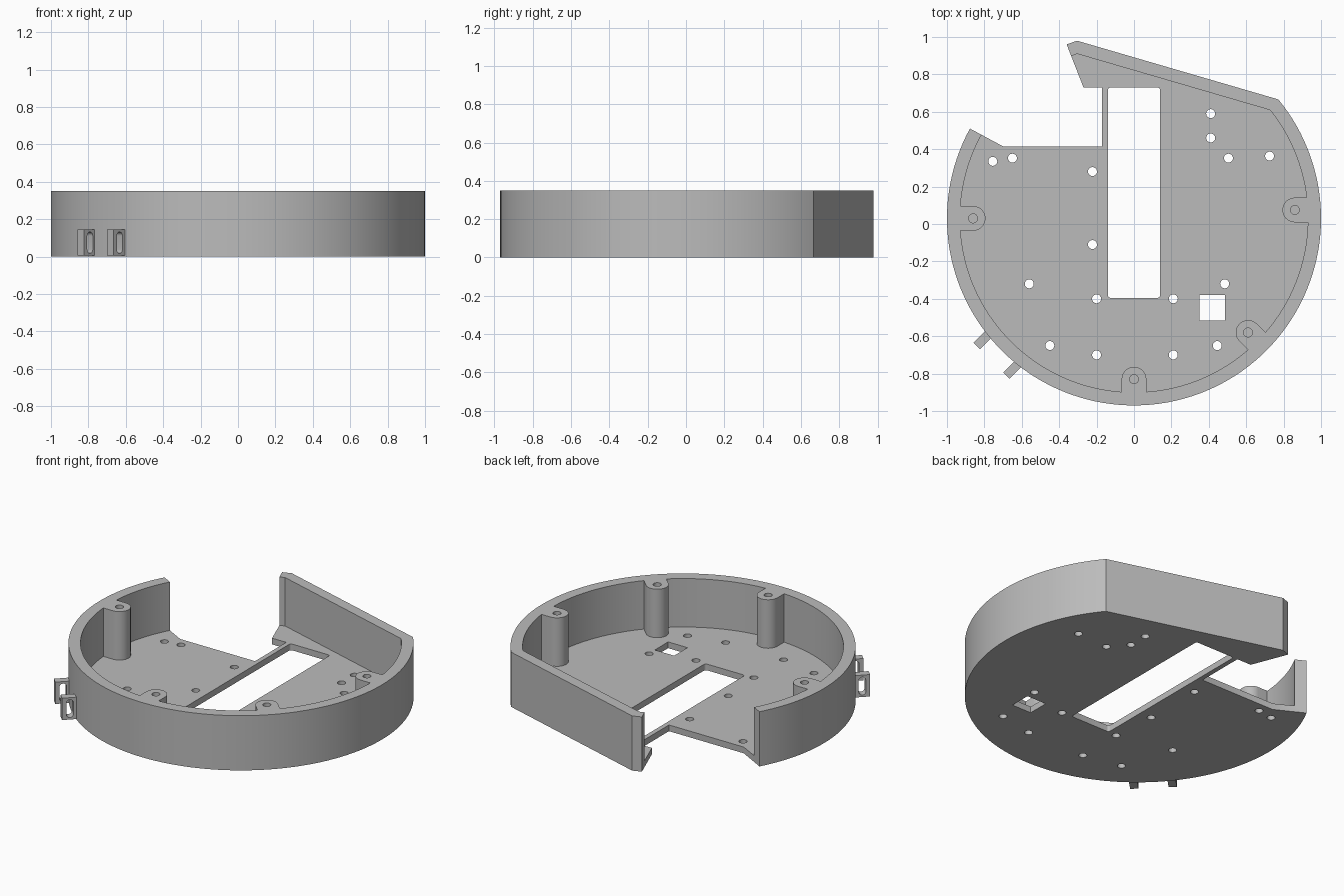
import bpy, bmesh
from math import sin, cos, pi, radians, atan2
from mathutils import Matrix

if "Cube" in bpy.data.objects:
    bpy.data.objects.remove(bpy.data.objects["Cube"])

CY = 0.03            # centre of the round body in y
HEIGHT = 0.35
FLOOR = 0.04

grey = bpy.data.materials.new("plain grey")
grey.use_nodes = True
grey.diffuse_color = (0.5, 0.5, 0.5, 1)
grey.node_tree.nodes["Principled BSDF"].inputs["Base Color"].default_value = (0.5, 0.5, 0.5, 1)


def arc(cx, cy, r, start, end, n):
    """Points on an arc, angles in degrees."""
    angles = [radians(start + (end - start) * i / n) for i in range(n + 1)]
    return [(cx + r * cos(a), cy + r * sin(a)) for a in angles]


def rounded_rect(x0, x1, y0, y1, r):
    corners = [(x1 - r, y1 - r), (x0 + r, y1 - r), (x0 + r, y0 + r), (x1 - r, y0 + r)]
    return [p for i, (x, y) in enumerate(corners)
            for p in arc(x, y, r, 90 * i, 90 * i + 90, 6)]


def prism(name, points, z0, z1):
    """Extrude a closed profile from z0 to z1."""
    bm = bmesh.new()
    face = bm.faces.new([bm.verts.new((x, y, z0)) for x, y in points])
    ext = bmesh.ops.extrude_face_region(bm, geom=[face])
    top = [v for v in ext["geom"] if isinstance(v, bmesh.types.BMVert)]
    bmesh.ops.translate(bm, verts=top, vec=(0, 0, z1 - z0))
    bmesh.ops.recalc_face_normals(bm, faces=bm.faces)
    mesh = bpy.data.meshes.new(name)
    bm.to_mesh(mesh)
    bm.free()
    mesh.materials.append(grey)
    obj = bpy.data.objects.new(name, mesh)
    bpy.context.collection.objects.link(obj)
    return obj


def cut(target, cutter):
    """Subtract the cutter from the target and discard the cutter."""
    cutter.hide_render = True
    mod = target.modifiers.new("cut", 'BOOLEAN')
    mod.operation = 'DIFFERENCE'
    mod.solver = 'EXACT'
    mod.object = cutter
    bpy.context.view_layer.objects.active = target
    bpy.ops.object.modifier_apply(modifier=mod.name)
    bpy.data.objects.remove(cutter)


def smooth(obj):
    bpy.ops.object.select_all(action='DESELECT')
    obj.select_set(True)
    bpy.context.view_layer.objects.active = obj
    bpy.ops.object.shade_smooth_by_angle(angle=radians(30))


# Body outline: round shell, straight tail wall and open notch
outline = arc(0, CY, 1.0, 151.3, 399.5, 100) + [
    (-0.305, 0.98), (-0.36, 0.96), (-0.27, 0.73),
    (-0.17, 0.73), (-0.17, 0.415), (-0.70, 0.415)]
body = prism("shell_body", outline, 0, HEIGHT)

# Cavity, keeping the screw posts standing against the wall
inner = arc(0, CY, 0.93, 148, 398.5, 100) + [(-0.305, 0.91), (-0.365, 0.883)]
cavity = prism("cavity_cutter", inner, FLOOR, HEIGHT + 0.1)
posts = [(-0.86, 0.03, 180), (0.86, 0.075, 0), (0.61, -0.58, -45), (0, -0.83, -90)]
for x, y, direction in posts:
    reach = 0.2
    d = radians(direction)
    shape = arc(x, y, 0.066, direction + 90, direction + 270, 20)
    for side in (-1, 1):
        a = d + side * pi / 2
        shape.append((x + reach * cos(d) + 0.066 * cos(a), y + reach * sin(d) + 0.066 * sin(a)))
    cut(cavity, prism("post_cutter", shape, 0, HEIGHT + 0.2))
cut(body, cavity)

# Blind screw holes in the posts
for x, y, _ in posts:
    cut(body, prism("screw_cutter", arc(x, y, 0.024, 0, 345, 23), 0.1, HEIGHT + 0.1))

# Long slot and square window through the floor
cut(body, prism("slot_cutter", rounded_rect(-0.14, 0.14, -0.395, 0.73, 0.015), -0.1, 0.2))
cut(body, prism("window_cutter", [(0.35, -0.515), (0.487, -0.515), (0.487, -0.38), (0.35, -0.38)], -0.1, 0.2))

# Small mounting holes through the floor
holes = [(-0.755, 0.335), (-0.65, 0.352), (-0.222, 0.28), (-0.222, -0.11),
         (-0.56, -0.32), (0.485, -0.32), (-0.45, -0.65), (0.445, -0.65),
         (-0.2, -0.4), (0.21, -0.4), (-0.2, -0.7), (0.21, -0.7),
         (0.41, 0.59), (0.41, 0.46), (0.505, 0.352), (0.725, 0.363)]
for x, y in holes:
    cut(body, prism("hole_cutter", arc(x, y, 0.024, 0, 345, 23), -0.1, 0.2))
smooth(body)

# Two slotted lugs on the outside, at the front right
out = (-cos(pi / 4), -sin(pi / 4))
for name, offset in (("lug_right", -0.112), ("lug_front", 0.112)):
    lug = prism(name, [(0.985, 0.005), (1.077, 0.005), (1.077, 0.145), (0.985, 0.145)], -0.024, 0.024)
    cut(lug, prism("lug_slot_cutter", rounded_rect(1.01, 1.052, 0.018, 0.132, 0.0205), -0.1, 0.1))
    # profile x runs outward, profile y runs up, thickness runs along the wall
    lug.data.transform(Matrix((
        (out[0], 0, -out[1], -out[1] * offset),
        (out[1], 0, out[0], CY + out[0] * offset),
        (0, 1, 0, 0),
        (0, 0, 0, 1))))
    bm = bmesh.new()
    bm.from_mesh(lug.data)
    bmesh.ops.recalc_face_normals(bm, faces=bm.faces)
    bm.to_mesh(lug.data)
    bm.free()
    smooth(lug)
